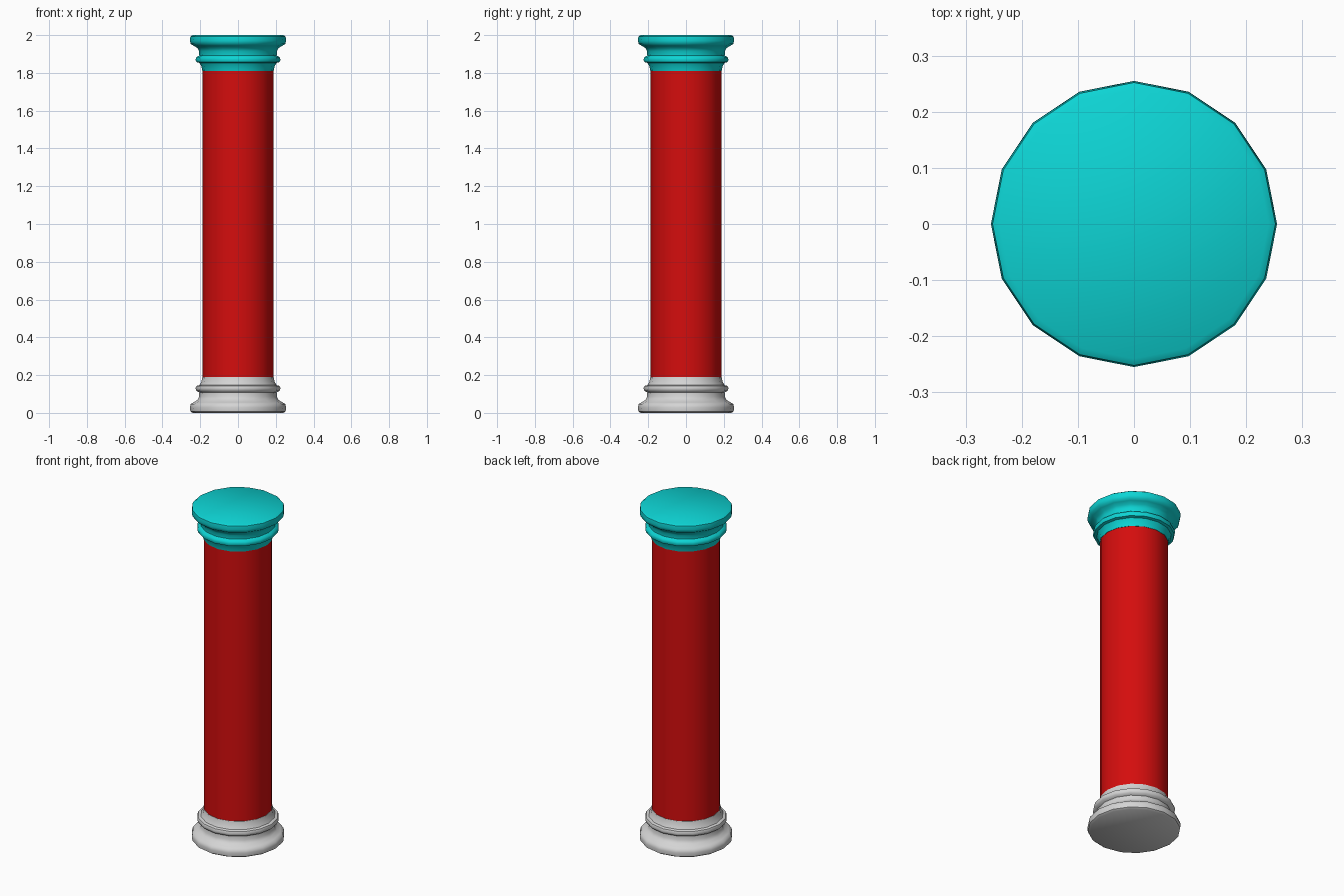
import bpy
from math import cos, sin, pi

SIDES = 16
RADIUS = 0.187   # shaft
TRIM = 0.19      # height of base and capital

cube = bpy.data.objects.get("Cube")
if cube:
    bpy.data.objects.remove(cube)


def material(name, rgb):
    mat = bpy.data.materials.new(name)
    mat.use_nodes = True
    mat.diffuse_color = (*rgb, 1)
    bsdf = mat.node_tree.nodes["Principled BSDF"]
    bsdf.inputs["Base Color"].default_value = (*rgb, 1)
    bsdf.inputs["Roughness"].default_value = 0.8
    return mat


def lathe(name, profile, mat):
    """Revolve (radius, height) points, bottom to top, and cap both ends."""
    verts = [(r * cos(2 * pi * i / SIDES), r * sin(2 * pi * i / SIDES), z)
             for r, z in profile for i in range(SIDES)]
    faces = []
    for row in range(len(profile) - 1):
        a, b = row * SIDES, (row + 1) * SIDES
        for i in range(SIDES):
            j = (i + 1) % SIDES
            faces.append((a + i, a + j, b + j, b + i))
    faces.append(tuple(reversed(range(SIDES))))
    faces.append(tuple(range(len(verts) - SIDES, len(verts))))
    mesh = bpy.data.meshes.new(name)
    mesh.from_pydata(verts, [], faces)
    mesh.materials.append(mat)
    obj = bpy.data.objects.new(name, mesh)
    bpy.context.collection.objects.link(obj)
    bpy.ops.object.select_all(action="DESELECT")
    obj.select_set(True)
    bpy.context.view_layer.objects.active = obj
    bpy.ops.object.shade_smooth_by_angle(angle=pi / 4)
    return obj


# Moulding: foot roll, concave throat, thin ring, flared neck
moulding = [(0.24, 0), (0.252, 0.008), (0.255, 0.03), (0.25, 0.047),
            (0.235, 0.056), (0.215, 0.068), (0.206, 0.085), (0.205, 0.108),
            (0.22, 0.116), (0.225, 0.13), (0.22, 0.143), (0.204, 0.147),
            (0.194, 0.165), (0.189, TRIM)]

lathe("base", moulding, material("pale grey", (0.66, 0.66, 0.66)))
lathe("capital", [(r, 2 - z) for r, z in reversed(moulding)],
      material("teal", (0.004, 0.66, 0.66)))

# Plain straight shaft between the two mouldings
lathe("shaft", [(RADIUS, TRIM - 0.01), (RADIUS, 2 - TRIM + 0.01)],
      material("red", (0.66, 0.004, 0.004)))
